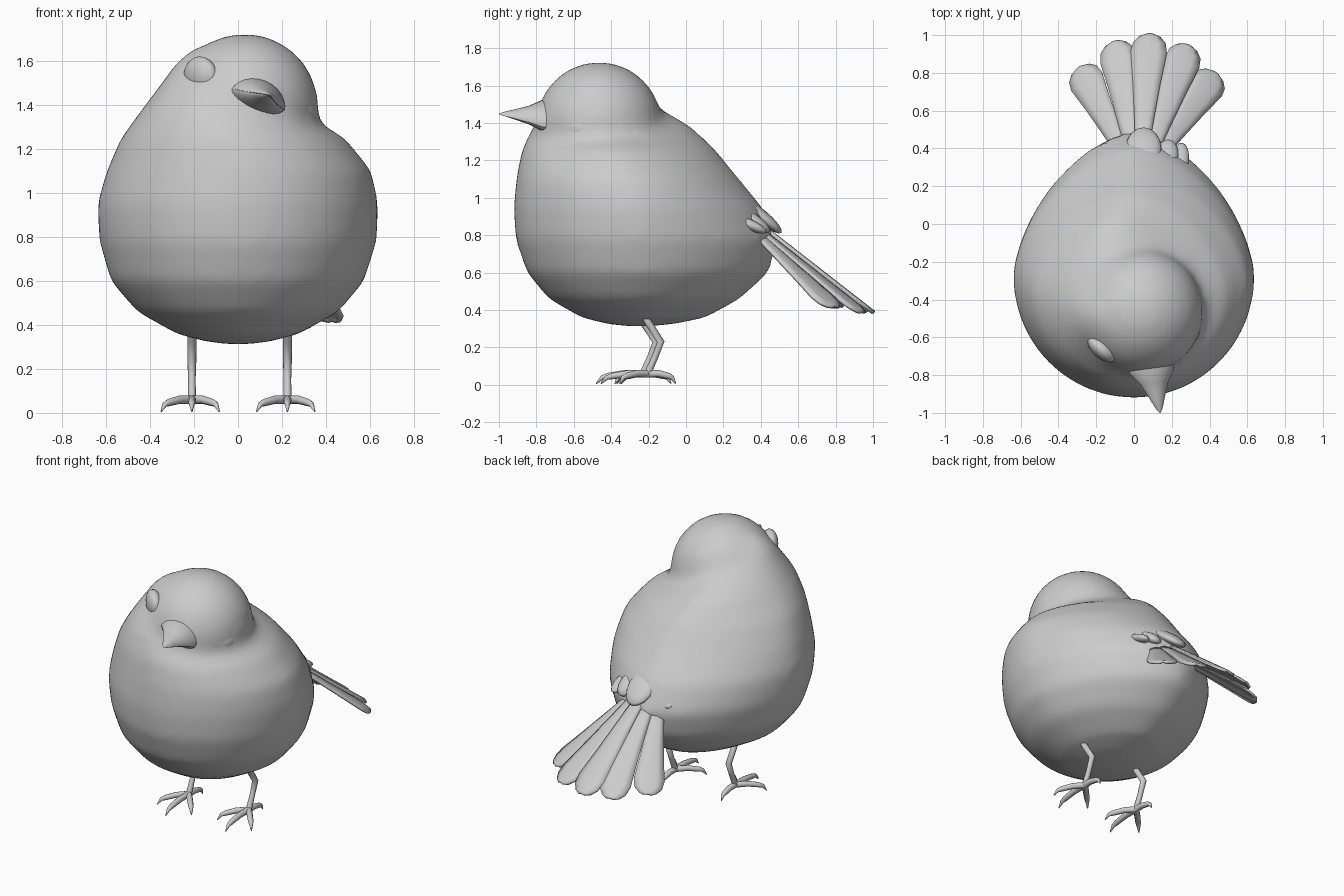
import bpy, bmesh, math
from mathutils import Vector, Matrix

if "Cube" in bpy.data.objects:
    bpy.data.objects.remove(bpy.data.objects["Cube"])


def add_object(name, bm, smooth=True):
    bmesh.ops.recalc_face_normals(bm, faces=bm.faces[:])
    me = bpy.data.meshes.new(name)
    bm.to_mesh(me)
    bm.free()
    if smooth:
        me.shade_smooth()
    ob = bpy.data.objects.new(name, me)
    bpy.context.collection.objects.link(ob)
    return ob


def bridge(bm, rings):
    for a, b in zip(rings, rings[1:]):
        n = len(a)
        for i in range(n):
            bm.faces.new((a[i], a[(i + 1) % n], b[(i + 1) % n], b[i]))


def frame(direction, normal):
    """Matrix whose x is across, y along the direction, z the normal."""
    y = Vector(direction).normalized()
    x = y.cross(Vector(normal)).normalized()
    return Matrix((x, y, x.cross(y))).transposed()


def ellipsoid(name, loc, rot, size, seg=24):
    bm = bmesh.new()
    bmesh.ops.create_uvsphere(bm, u_segments=seg, v_segments=seg // 2, radius=1)
    mat = Matrix.Translation(loc) @ rot.to_4x4() @ Matrix.Diagonal((*size, 1))
    bmesh.ops.transform(bm, matrix=mat, verts=bm.verts[:])
    return add_object(name, bm)


# Body: stacked egg sections (z, x left, x right, y front, y back, y widest)
sections = [
    (0.312, -.05, .05, -.30, -.20, -.25), (0.325, -.15, .15, -.42, -.06, -.25),
    (0.36, -.28, .28, -.56, .11, -.25), (0.46, -.46, .46, -.735, .29, -.25),
    (0.60, -.58, .575, -.85, .445, -.25), (0.78, -.632, .632, -.912, .49, -.26),
    (0.95, -.642, .64, -.922, .41, -.28), (1.10, -.60, .61, -.908, .285, -.31),
    (1.25, -.535, .49, -.88, .165, -.36), (1.38, -.44, .27, -.82, .03, -.42),
    (1.48, -.365, .15, -.74, -.14, -.45), (1.60, -.28, .10, -.65, -.30, -.47),
    (1.67, -.19, .05, -.56, -.38, -.47)]
bm = bmesh.new()
rings = []
N = 48
for z, xl, xr, yf, yb, ym in sections:
    cx, half = (xl + xr) / 2, (xr - xl) / 2
    ring = []
    for i in range(N):
        a = 2 * math.pi * i / N
        c, s = math.cos(a), math.sin(a)
        e = 2 / 1.65 if s > 0 else 1
        x = cx + half * math.copysign(abs(c) ** e, c)
        y = ym + (yb - ym) * s ** e if s > 0 else ym + (ym - yf) * s
        ring.append(bm.verts.new((x, y, z)))
    rings.append(ring)
bridge(bm, rings)
bm.faces.new(rings[0])
bm.faces.new(rings[-1])
# Head ball, fused with the body by remeshing
HEAD = Vector((.03, -.465, 1.39))
bmesh.ops.create_uvsphere(bm, u_segments=48, v_segments=24, radius=.337,
                          matrix=Matrix.Translation(HEAD))
body = add_object("body_and_head", bm)
rm = body.modifiers.new("fuse", 'REMESH')
rm.mode = 'VOXEL'
rm.voxel_size = .03
rm.use_smooth_shade = True
sm = body.modifiers.new("soften", 'SMOOTH')
sm.factor = .5
sm.iterations = 12

# Eyes: flattened balls on the tilted head
for name, loc, n in (("eye_left", (-.17, -.66, 1.535), (-.6, -.7, .38)),
                     ("eye_right", (.292, -.58, 1.352), (.87, -.45, -.18))):
    ellipsoid(name, loc, frame((0, -.1, 1), n) if n[0] < 0 else frame((.1, -.1, 1), n),
              (.093, .088, .05))

# Beak: two tapering halves, tilted like the eyes
ACROSS = Vector((.465, .04, -.19)).normalized()
BASE, TIP = Vector((.085, -.74, 1.425)), Vector((.138, -1.0, 1.447))
FWD = (TIP - BASE).normalized()
UP = ACROSS.cross(FWD).normalized()
if UP.z < 0:
    UP = -UP
for name, height, length in (("beak_upper", .09, 1.0), ("beak_lower", -.055, .93)):
    bm = bmesh.new()
    rings = []
    for t, w in ((-.15, 1.0), (.15, 1.0), (.4, .62), (.7, .34), (.92, .14), (1, .02)):
        c = BASE.lerp(TIP, t * length)
        ring = []
        for k in range(13):
            a = math.pi * k / 12
            ring.append(bm.verts.new(c + ACROSS * (.128 * w * math.cos(a))
                                     + UP * (height * w * math.sin(a) ** 1.2)))
        rings.append(ring)
    bridge(bm, rings)
    bm.faces.new(rings[0])
    bm.faces.new(rings[-1])
    ob = add_object(name, bm, False)
    bpy.context.view_layer.objects.active = ob
    ob.select_set(True)
    bpy.ops.object.shade_smooth_by_angle(angle=math.radians(40))
    ob.select_set(False)

# Tail: five overlapping feathers in a domed fan
tips = [(-.29, .83, .42), (-.10, .965, .39), (.085, 1.0, .382), (.285, .945, .387), (.435, .80, .42)]
outline = [(0, .03), (.3, .05), (.6, .072), (.85, .095), (.93, .085), (.98, .055), (1, .02)]
for i, tip in enumerate(tips):
    k = i - 2
    base = Vector((.04 + .045 * k, .36, .88 - .02 * abs(k)))
    tip = Vector(tip)
    rot = frame(tip - base, (.25 * k, .62, .79))
    length = (tip - base).length
    bm = bmesh.new()
    rows = []
    for t, w in outline:
        rows.append([bm.verts.new(base + rot @ Vector((u * w, t * length, .01 * (1 - u * u) - .006 * abs(k))))
                     for u in (-1, -.5, 0, .5, 1)])
    for a, b in zip(rows, rows[1:]):
        for j in range(4):
            bm.faces.new((a[j], a[j + 1], b[j + 1], b[j]))
    ob = add_object(f"tail_feather_{i + 1}", bm)
    so = ob.modifiers.new("thickness", 'SOLIDIFY')
    so.thickness = .014
    so.offset = 0

# Rump lobes covering the tail root
for i, (loc, d, size) in enumerate((
        ((.05, .40, .905), (.01, .75, -.62), (.095, .145, .035)),
        ((-.07, .365, .875), (-.05, .7, -.5), (.06, .10, .035)),
        ((.175, .365, .875), (.08, .7, -.5), (.06, .10, .035)),
        ((.24, .33, .86), (.1, .7, -.3), (.05, .11, .03)),
        ((-.14, .33, .86), (-.1, .7, -.3), (.05, .11, .03)))):
    ellipsoid(f"rump_lobe_{i + 1}", loc, frame(d, (0, .62, .79)), size, 16)

# Legs and feet: tapered tubes, with three front toes and one hind toe
for name, x, dy in (("left_leg", -.21, -.025), ("right_leg", .225, .0)):
    cu = bpy.data.curves.new(name, 'CURVE')
    cu.dimensions = '3D'
    cu.bevel_depth = .02
    cu.bevel_resolution = 2
    cu.use_fill_caps = True
    paths = [[(0, -.24, .40, 1), (0, -.20, .33, 1), (0, -.135, .23, 1),
              (0, -.165, .15, .85), (0, -.205, .06, .95)]]
    for ex, ey in ((-.14, -.14), (0, -.25), (.125, -.15), (0, .15)):
        paths.append([(ex * t, -.205 + ey * t, z, r) for t, z, r in
                      ((0, .06, 1.0), (.4, .06, .95), (.75, .047, .85), (.88, .038, .6), (1, .006, .15))])
    for pts in paths:
        sp = cu.splines.new('POLY')
        sp.points.add(len(pts) - 1)
        for p, (px, py, pz, r) in zip(sp.points, pts):
            p.co = (x + px, py + dy, pz, 1)
            p.radius = r
        sp.use_smooth = True
    tmp = bpy.data.objects.new("temp", cu)
    me = bpy.data.meshes.new_from_object(tmp)
    bpy.data.objects.remove(tmp)
    bpy.context.collection.objects.link(bpy.data.objects.new(name, me))
